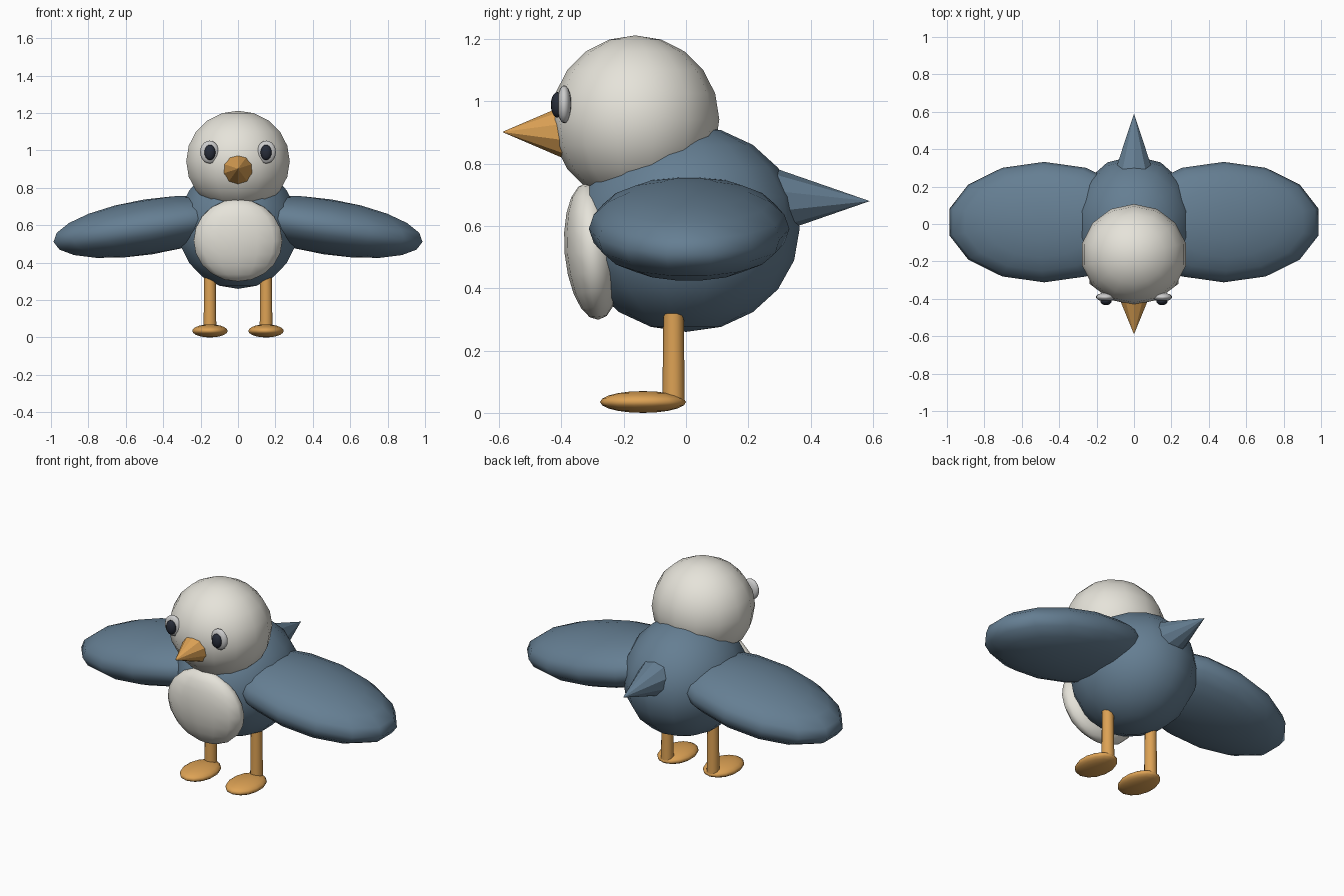
import bpy
from math import radians

if "Cube" in bpy.data.objects:
    bpy.data.objects.remove(bpy.data.objects["Cube"])


def material(name, rgb):
    m = bpy.data.materials.new(name)
    m.diffuse_color = (*rgb, 1)
    m.use_nodes = True
    m.node_tree.nodes["Principled BSDF"].inputs["Base Color"].default_value = m.diffuse_color
    return m


BLUE = material("blue_feathers", (0.13, 0.21, 0.29))
CREAM = material("cream_feathers", (0.79, 0.77, 0.70))
ORANGE = material("orange", (0.72, 0.36, 0.09))
WHITE = material("eye_white", (0.80, 0.80, 0.80))
DARK = material("pupil_dark", (0.02, 0.025, 0.04))


def finish(name, mat):
    ob = bpy.context.object
    ob.name = name
    ob.data.materials.append(mat)
    return ob


def ellipsoid(name, loc, radii, mat, rot=(0, 0, 0)):
    bpy.ops.mesh.primitive_uv_sphere_add(segments=14, ring_count=10, radius=1,
                                         location=loc, rotation=rot)
    bpy.context.object.scale = radii
    bpy.ops.object.transform_apply(location=False, rotation=True, scale=True)
    bpy.ops.object.shade_smooth()
    return finish(name, mat)


def cone(name, loc, r1, r2, depth, mat, rot=(0, 0, 0), smooth=False):
    bpy.ops.mesh.primitive_cone_add(vertices=10, radius1=r1, radius2=r2, depth=depth,
                                    location=loc, rotation=rot)
    if smooth:
        bpy.ops.object.shade_smooth_by_angle(angle=radians(45))
    return finish(name, mat)


# Body, belly patch and head
ellipsoid("body", (0, 0, 0.592), (0.33, 0.365, 0.332), BLUE)
ellipsoid("belly", (0, -0.30, 0.519), (0.243, 0.09, 0.221), CREAM, (radians(5), 0, 0))
ellipsoid("head", (0, -0.163, 0.942), (0.284, 0.27, 0.27), CREAM)

# Beak points forward, tail points back
cone("beak", (0, -0.49, 0.902), 0.086, 0, 0.20, ORANGE, (radians(90), 0, 0))
cone("tail", (0, 0.42, 0.68), 0.118, 0, 0.34, BLUE, (radians(-90), 0, 0))

# Mirrored parts
for side, s in (("left", 1), ("right", -1)):
    ellipsoid(f"{side}_wing", (s * 0.48, 0.01, 0.591), (0.526, 0.322, 0.148), BLUE,
              (0, s * radians(9), 0))
    ellipsoid(f"{side}_eye", (s * 0.152, -0.391, 0.991), (0.052, 0.023, 0.061), WHITE)
    ellipsoid(f"{side}_pupil", (s * 0.15, -0.413, 0.989), (0.03, 0.021, 0.041), DARK)
    cone(f"{side}_leg", (s * 0.15, -0.04, 0.20), 0.036, 0.032, 0.32, ORANGE, smooth=True)
    ellipsoid(f"{side}_foot", (s * 0.15, -0.138, 0.035), (0.097, 0.138, 0.035), ORANGE)
